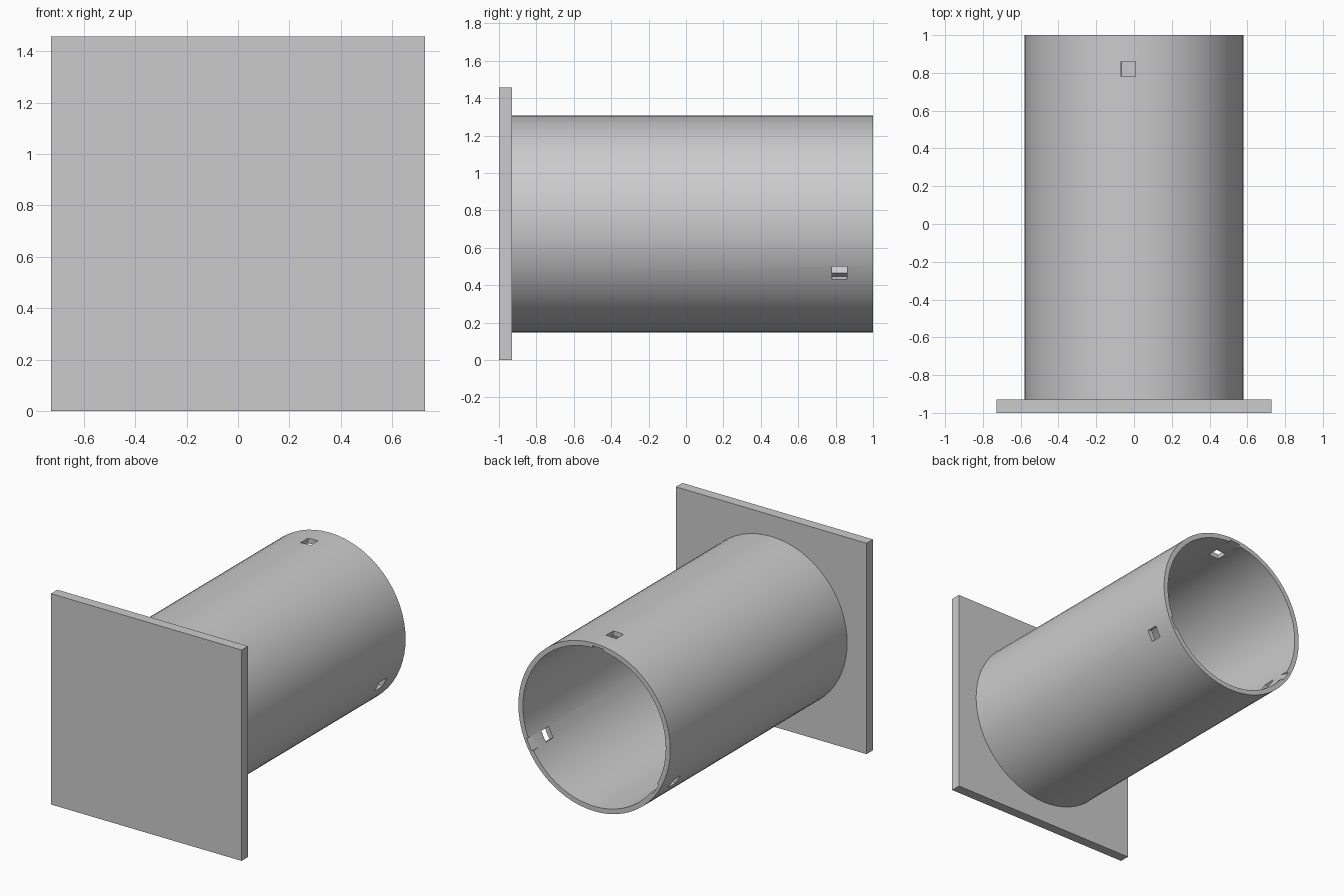
import bpy, bmesh, math
from mathutils import Matrix, Vector

if "Cube" in bpy.data.objects:
    bpy.data.objects.remove(bpy.data.objects["Cube"])

CZ, R, WALL = 0.728, 0.58, 0.034
AXIS = Matrix.Translation((0, 0, CZ))


def add_mesh(name, bm):
    bmesh.ops.recalc_face_normals(bm, faces=bm.faces)
    me = bpy.data.meshes.new(name)
    bm.to_mesh(me)
    bm.free()
    ob = bpy.data.objects.new(name, me)
    bpy.context.collection.objects.link(ob)
    return ob


def prism(bm, outline, half, angle):
    """Extrude a (radial, y) outline sideways, placed around the tube axis."""
    rot = AXIS @ Matrix.Rotation(-angle, 4, 'Y')
    sides = [[bm.verts.new(rot @ Vector((r, y, s))) for r, y in outline] for s in (-half, half)]
    bm.faces.new(sides[0])
    bm.faces.new(sides[1][::-1])
    n = len(outline)
    for i in range(n):
        j = (i + 1) % n
        bm.faces.new((sides[0][i], sides[0][j], sides[1][j], sides[1][i]))


# Square mounting plate
bm = bmesh.new()
bmesh.ops.create_cube(bm, size=1, matrix=Matrix.Translation((0, -0.965, CZ)) @ Matrix.Diagonal((1.456, 0.07, 1.456, 1)))
add_mesh("mounting_plate", bm)

# Hollow tube, revolved from a rectangular wall profile
bm = bmesh.new()
SEG = 64
profile = [(R, -0.94), (R, 1.0), (R - WALL, 1.0), (R - WALL, -0.94)]
rings = []
for k in range(SEG):
    a = 2 * math.pi * k / SEG
    rings.append([bm.verts.new((r * math.cos(a), y, CZ + r * math.sin(a))) for r, y in profile])
for k in range(SEG):
    p, q = rings[k], rings[(k + 1) % SEG]
    for i in range(4):
        j = (i + 1) % 4
        bm.faces.new((p[i], p[j], q[j], q[i]))
tube = add_mesh("tube", bm)

# Three square latch holes with a lead-in ramp at the inner rim
bm = bmesh.new()
for deg in (93, 213, 333):
    a = math.radians(deg)
    prism(bm, [(R - 0.1, 0.78), (R + 0.05, 0.78), (R + 0.05, 0.86), (R - 0.1, 0.86)], 0.039, a)
    ri = R - WALL
    prism(bm, [(ri - 0.03, 0.93), (ri - 0.004, 0.93), (ri + 0.02, 1.03), (ri - 0.03, 1.03)], 0.042, a)
cutter = add_mesh("latch_cutter", bm)
cutter.hide_render = True

mod = tube.modifiers.new("latch_holes", 'BOOLEAN')
mod.operation, mod.solver, mod.object = 'DIFFERENCE', 'EXACT', cutter
bpy.ops.object.select_all(action='DESELECT')
bpy.context.view_layer.objects.active = tube
tube.select_set(True)
bpy.ops.object.modifier_apply(modifier=mod.name)
bpy.data.objects.remove(cutter)
bpy.ops.object.shade_smooth_by_angle(angle=math.radians(30))
